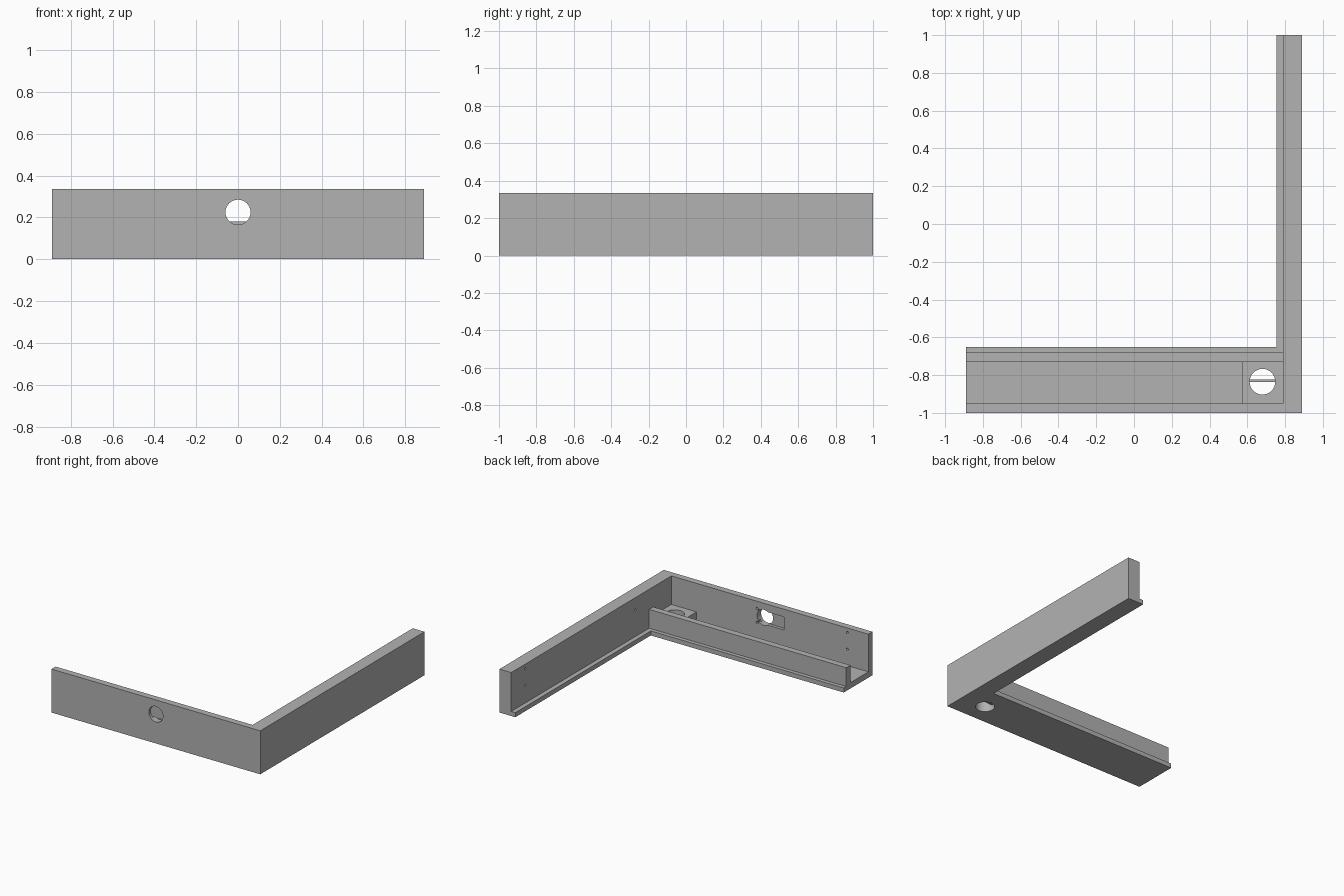
import bpy
import bmesh
import math
from mathutils import Matrix, Vector

cube = bpy.data.objects.get("Cube")
if cube:
    bpy.data.objects.remove(cube, do_unlink=True)

grey = bpy.data.materials.new("plain grey")
grey.use_nodes = True
colour = (0.448, 0.448, 0.448, 1)
grey.diffuse_color = colour
grey.node_tree.nodes["Principled BSDF"].inputs["Base Color"].default_value = colour


def add(name, bm):
    bmesh.ops.recalc_face_normals(bm, faces=bm.faces)
    mesh = bpy.data.meshes.new(name)
    bm.to_mesh(mesh)
    bm.free()
    mesh.materials.append(grey)
    obj = bpy.data.objects.new(name, mesh)
    bpy.context.collection.objects.link(obj)
    return obj


def box(name, x, y, z):
    bm = bmesh.new()
    bmesh.ops.create_cube(bm, size=1)
    for v in bm.verts:
        v.co = [lo + (c + 0.5) * (hi - lo) for c, (lo, hi) in zip(v.co, (x, y, z))]
    return add(name, bm)


def cylinder(name, centre, radius, depth, axis, sides=32):
    bm = bmesh.new()
    turn = Vector((0, 0, 1)).rotation_difference(Vector(axis)).to_matrix().to_4x4()
    bmesh.ops.create_cone(bm, cap_ends=True, segments=sides, radius1=radius,
                          radius2=radius, depth=depth,
                          matrix=Matrix.Translation(centre) @ turn)
    return add(name, bm)


def cut(target, cutter):
    cutter.hide_render = True
    mod = target.modifiers.new("cut", 'BOOLEAN')
    mod.operation = 'DIFFERENCE'
    mod.solver = 'EXACT'
    mod.object = cutter
    bpy.context.view_layer.objects.active = target
    bpy.ops.object.modifier_apply(modifier=mod.name)
    bpy.data.objects.remove(cutter, do_unlink=True)


LEFT, RIGHT, INNER, TOP = 0.89, -0.89, 0.79, 0.335
FLOOR, LEDGE, LIP = 0.045, 0.035, 0.18

# Front channel: tall front wall, floor, low inner wall and outer ledge
profile = [(-1, 0), (-0.65, 0), (-0.65, LEDGE), (-0.68, LEDGE), (-0.68, LIP),
           (-0.73, LIP), (-0.73, FLOOR), (-0.95, FLOOR), (-0.95, TOP), (-1, TOP)]
bm = bmesh.new()
face = bm.faces.new([bm.verts.new((RIGHT, y, z)) for y, z in profile])
swept = bmesh.ops.extrude_face_region(bm, geom=[face])["geom"]
bmesh.ops.translate(bm, vec=(INNER - RIGHT, 0, 0),
                    verts=[g for g in swept if isinstance(g, bmesh.types.BMVert)])
front_channel = add("front_channel", bm)

# Side arm with its low ledge, and the raised block in the corner
side_arm = box("side_arm", (INNER, LEFT), (-1, 1), (0, TOP))
side_ledge = box("side_ledge", (0.755, INNER), (-0.65, 1), (0, LEDGE))
corner_block = box("corner_block", (0.575, INNER), (-0.95, -0.73), (FLOOR, 0.115))

# Front opening with a recess behind it
cut(front_channel, cylinder("cutter", (0, -0.98, 0.225), 0.06, 0.2, (0, 1, 0)))
cut(front_channel, box("cutter", (-0.17, 0.05), (-0.975, -0.9), (0.175, 0.275)))

# Round opening through the block and floor, crossed by a thin bar
for part in (front_channel, corner_block):
    cut(part, cylinder("cutter", (0.68, -0.835, 0.05), 0.068, 0.4, (0, 0, 1)))
box("cross_bar", (0.61, 0.75), (-0.837, -0.824), (0.04, 0.06))

# Small screw holes on the inner faces
for x, z in ((-0.71, 0.30), (-0.71, 0.17), (0.06, 0.28), (0.06, 0.17)):
    cut(front_channel, cylinder("cutter", (x, -0.95, z), 0.009, 0.05, (0, 1, 0), 12))
for y, z in ((0.83, 0.30), (0.83, 0.17), (-0.51, 0.24)):
    cut(side_arm, cylinder("cutter", (INNER, y, z), 0.009, 0.08, (1, 0, 0), 12))

# Smooth the round walls while keeping edges sharp
bpy.ops.object.select_all(action='DESELECT')
for part in (front_channel, corner_block, side_arm):
    part.select_set(True)
    bpy.context.view_layer.objects.active = part
bpy.ops.object.shade_smooth_by_angle(angle=math.radians(35))
